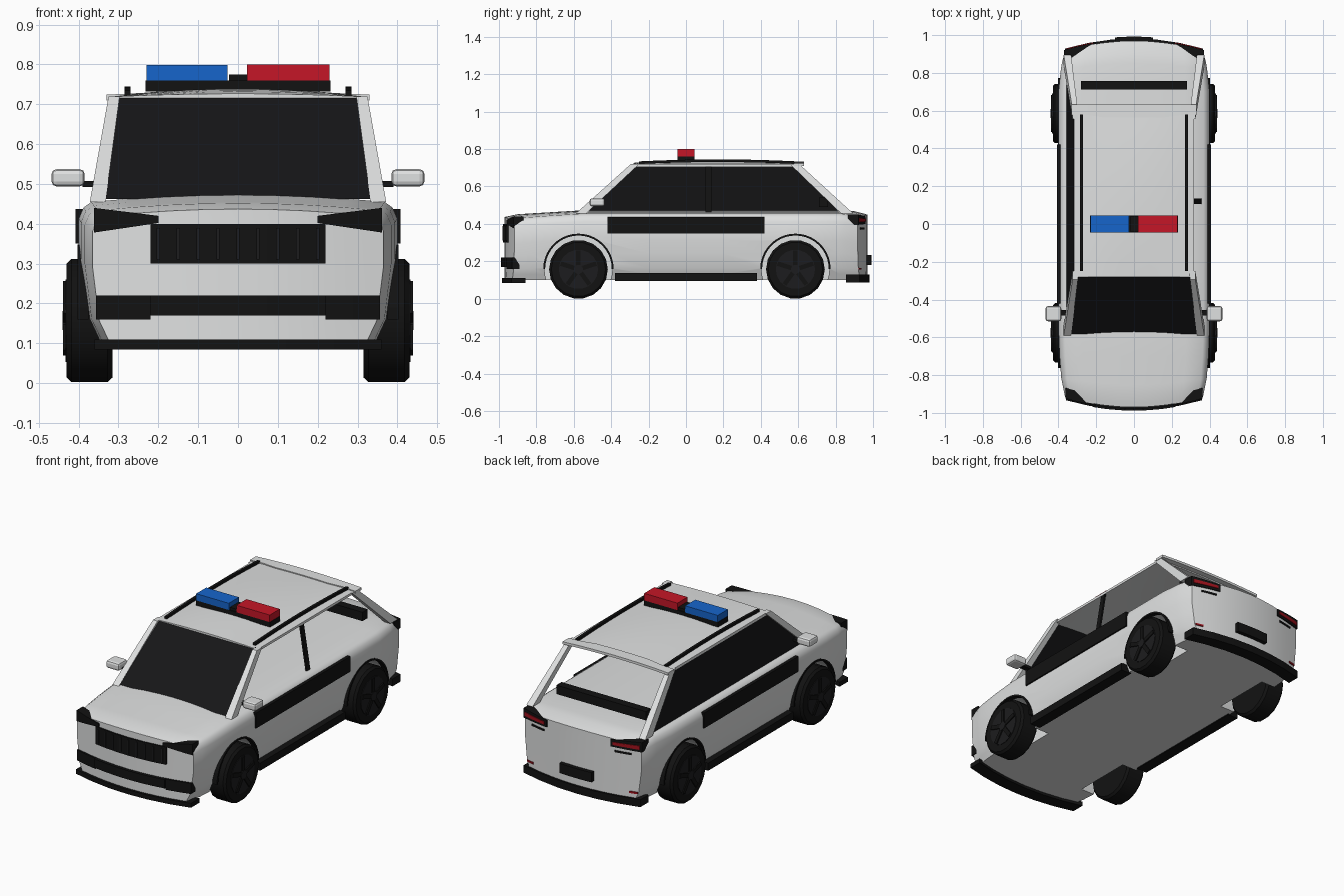
import bpy, bmesh, math
from mathutils import Vector

if "Cube" in bpy.data.objects:
    bpy.data.objects.remove(bpy.data.objects["Cube"])


def material(name, rgb):
    m = bpy.data.materials.new(name)
    m.diffuse_color = (*rgb, 1)
    m.use_nodes = True
    m.node_tree.nodes["Principled BSDF"].inputs["Base Color"].default_value = m.diffuse_color
    return m


WHITE = material("white_paint", (0.74, 0.75, 0.75))
BLACK = material("black_trim", (0.006, 0.006, 0.006))
GLASS = material("dark_glass", (0.008, 0.008, 0.009))
RIM = material("dark_rim", (0.012, 0.012, 0.013))
RED = material("red_light", (0.56, 0.008, 0.02))
BLUE = material("blue_light", (0.008, 0.13, 0.6))
TAIL = material("tail_red", (0.35, 0.006, 0.012))


def finish(name, bm, mat, smooth=None):
    bmesh.ops.remove_doubles(bm, verts=bm.verts, dist=1e-5)
    bmesh.ops.recalc_face_normals(bm, faces=bm.faces)
    me = bpy.data.meshes.new(name)
    bm.to_mesh(me)
    bm.free()
    me.materials.append(mat)
    ob = bpy.data.objects.new(name, me)
    bpy.context.collection.objects.link(ob)
    if smooth:
        bpy.ops.object.select_all(action='DESELECT')
        ob.select_set(True)
        bpy.context.view_layer.objects.active = ob
        bpy.ops.object.shade_smooth_by_angle(angle=math.radians(smooth))
    return ob


def grid_box(name, us, vs, ws, f, mat, smooth=None):
    """Box surface divided at the given u, v, w values, each point mapped by f."""
    bm = bmesh.new()

    def side(a, b, make):
        for i in range(len(a) - 1):
            for j in range(len(b) - 1):
                quad = [(a[i], b[j]), (a[i + 1], b[j]), (a[i + 1], b[j + 1]), (a[i], b[j + 1])]
                bm.faces.new([bm.verts.new(f(*make(p, q))) for p, q in quad])
    for k in (0, -1):
        side(us, vs, lambda p, q: (p, q, ws[k]))
        side(us, ws, lambda p, q: (p, vs[k], q))
        side(vs, ws, lambda p, q: (us[k], p, q))
    return finish(name, bm, mat, smooth)


def box(name, x, y, z, mat, bevel=0):
    ob = grid_box(name, x, y, z, lambda a, b, c: (a, b, c), mat)
    if bevel:
        m = ob.modifiers.new("bevel", 'BEVEL')
        m.width, m.segments = bevel, 2
    return ob


def hull(name, pts, mat):
    bm = bmesh.new()
    bmesh.ops.convex_hull(bm, input=[bm.verts.new(p) for p in pts])
    return finish(name, bm, mat)


def interp(t, table):
    for (a, p), (b, q) in zip(table, table[1:]):
        if t <= b:
            return p + (q - p) * max(0, (t - a) / (b - a))
    return table[-1][1]


def steps(a, b, n):
    return [a + (b - a) * i / n for i in range(n + 1)]


def cylinder(name, x0, x1, y, z, r, n, mat, smooth=None, chamfer=0.0):
    """Cylinder along x with optional chamfered rims."""
    bm = bmesh.new()
    rings = [(x0, r - chamfer), (x0 + chamfer, r), (x1 - chamfer, r), (x1, r - chamfer)]
    loops = [[bm.verts.new((x, y + q * math.cos(2 * math.pi * i / n), z + q * math.sin(2 * math.pi * i / n)))
              for i in range(n)] for x, q in (rings if chamfer else rings[::3])]
    for a, b in zip(loops, loops[1:]):
        for i in range(n):
            bm.faces.new((a[i], a[(i + 1) % n], b[(i + 1) % n], b[i]))
    bm.faces.new(loops[0])
    bm.faces.new(loops[-1])
    return finish(name, bm, mat, smooth)


# Lower body: rounded nose and tail, gently bulging sides, closed at the belt line
WIDTH = [(-0.97, 0.365), (-0.85, 0.385), (-0.6, 0.40), (0.7, 0.40), (0.88, 0.385), (0.97, 0.365)]
TOP = [(-0.97, 0.437), (-0.9, 0.452), (-0.55, 0.473), (0.88, 0.473), (0.97, 0.45)]
FLARE = [(0, 0.88), (0.18, 0.955), (0.6, 1.0), (0.88, 1.0), (0.96, 0.97), (1, 0.92)]


def body_point(u, v, w):
    x = u * interp(v, WIDTH) * interp(w, FLARE)
    z = 0.1 + w * (interp(v, TOP) - 0.018 * u * u - 0.1)
    k = max(0, (abs(v) - 0.7) / 0.27)
    return x, v - math.copysign(0.4 * x * x * k, v), z


body = grid_box("body", steps(-1, 1, 8),
                [-0.97, -0.95, -0.9, -0.85, -0.7, -0.55, -0.2, 0.2, 0.55, 0.7, 0.85, 0.9, 0.95, 0.97],
                [0, 0.09, 0.18, 0.4, 0.6, 0.88, 0.96, 1], body_point, WHITE)

# Wheel wells cut from the body
AXLES = (("front", -0.575), ("rear", 0.585))
for s in (-1, 1):
    for end, y in AXLES:
        cutter = cylinder("well_cutter", s * 0.26, s * 0.5, y, 0.16, 0.182, 32, WHITE)
        cutter.hide_render = True
        mod = body.modifiers.new("well", 'BOOLEAN')
        mod.operation, mod.solver, mod.object = 'DIFFERENCE', 'EXACT', cutter
        bpy.context.view_layer.objects.active = body
        bpy.ops.object.modifier_apply(modifier=mod.name)
        bpy.data.objects.remove(cutter)
bpy.ops.object.select_all(action='DESELECT')
body.select_set(True)
bpy.context.view_layer.objects.active = body
bpy.ops.object.shade_smooth_by_angle(angle=math.radians(35))


# Plates that follow the curve of the nose (s = -1) or tail (s = 1)
def end_plate(name, s, x0, x1, z0, z1, mat, out=0.008, z2=None, z3=None, depth=0.03):
    def f(x, d, t):
        k = (x - x0) / (x1 - x0)
        lo = z0 + ((z2 if z2 is not None else z0) - z0) * k
        hi = z1 + ((z3 if z3 is not None else z1) - z1) * k
        return x, s * (0.97 - 0.4 * x * x + d), lo + (hi - lo) * t
    return grid_box(name, steps(x0, x1, 6), [-depth, out], [0, 1], f, mat)


end_plate("grille", -1, -0.22, 0.22, 0.30, 0.40, BLACK)
end_plate("lower_intake", -1, -0.22, 0.22, 0.17, 0.22, BLACK, 0.018)
end_plate("front_lip", -1, -0.36, 0.36, 0.085, 0.11, BLACK, 0.015, depth=0.06)
end_plate("rear_bumper", 1, -0.365, 0.365, 0.088, 0.13, BLACK, 0.012, depth=0.06)
end_plate("rear_plate", 1, -0.1, 0.1, 0.18, 0.235, BLACK, 0.022)
for i in range(9):
    x = -0.2 + 0.05 * i
    end_plate("grille_bar", -1, x - 0.004, x + 0.004, 0.31, 0.39, RIM, 0.012)

for s, tag in ((-1, "left"), (1, "right")):
    end_plate(tag + "_headlight", -1, s * 0.2, s * 0.362, 0.402, 0.42, BLACK, 0.006, 0.378, 0.44, 0.05)
    end_plate(tag + "_fog_vent", -1, s * 0.22, s * 0.357, 0.16, 0.22, BLACK, 0.01)
    end_plate(tag + "_tail_housing", 1, s * 0.2, s * 0.37, 0.40, 0.44, BLACK, 0.006, 0.395, 0.45, 0.05)
    end_plate(tag + "_tail_light", 1, s * 0.215, s * 0.36, 0.412, 0.428, TAIL, 0.01, 0.41, 0.432)
    end_plate(tag + "_tail_strip", 1, s * 0.22, s * 0.31, 0.37, 0.38, BLACK, 0.004)
    end_plate(tag + "_reflector", 1, s * 0.30, s * 0.345, 0.155, 0.165, TAIL, 0.005)

    def sx(*xs):
        return [s * x for x in xs]
    # Door stripe and sill
    box(tag + "_door_stripe", sx(0.39, 0.408), [-0.42, 0.42], [0.35, 0.437], BLACK)
    box(tag + "_sill", sx(0.34, 0.405), [-0.38, 0.38], [0.095, 0.138], BLACK)
    # Mirrors
    box(tag + "_mirror", sx(0.385, 0.468), [-0.515, -0.435], [0.494, 0.537], WHITE, 0.012)
    box(tag + "_mirror_stalk", sx(0.34, 0.39), [-0.485, -0.455], [0.493, 0.508], BLACK)
    # Roof pillars
    for name, yb, yt in (("_front_pillar", (-0.59, -0.535), (-0.295, -0.25)),
                         ("_rear_pillar", (0.83, 0.895), (0.555, 0.605))):
        hull(tag + name, [(s * x, y, 0.455) for x in (0.333, 0.372) for y in yb] +
             [(s * x, y, 0.72) for x in (0.297, 0.325) for y in yt], WHITE)
    # Black rails on the roof
    grid_box(tag + "_roof_rail", sx(0.270, 0.285), steps(-0.25, 0.58, 8), [0, 0.014],
             lambda x, y, z: (x, y, 0.731 + z - 0.06 * (y - 0.17) ** 2), BLACK)
    # Wheels with rims and spokes, arch trims
    for end, y in AXLES:
        cylinder(f"{tag}_{end}_tyre", s * 0.315, s * 0.43, y, 0.157, 0.157, 18, BLACK, 30, s * 0.012) \
            if s > 0 else cylinder(f"{tag}_{end}_tyre", -0.43, -0.315, y, 0.157, 0.157, 18, BLACK, 30, 0.012)
        cylinder(f"{tag}_{end}_rim", s * 0.42, s * 0.433, y, 0.157, 0.105, 18, RIM)
        cylinder(f"{tag}_{end}_hub", s * 0.42, s * 0.441, y, 0.157, 0.025, 10, RIM)
        for k in range(5):
            a = math.pi / 2 + k * math.tau / 5
            c, n = Vector((0, math.cos(a), math.sin(a))), Vector((0, -math.sin(a), math.cos(a)))
            hull(f"{tag}_{end}_spoke", [Vector((s * x, y, 0.157)) + c * r + n * h for x in (0.425, 0.439)
                                        for r in (0.015, 0.1) for h in (-0.012, 0.012)], BLACK)
        grid_box(f"{tag}_{end}_arch_trim", sx(0.375, 0.403), steps(0, math.pi, 20), [0.178, 0.188],
                 lambda x, a, r: (x, y + r * math.cos(a), 0.16 + r * math.sin(a)), BLACK)

# Windscreen and side glass (the right side and the rear stay open)
hull("windscreen", [(s * x, y + d, z) for s in (-1, 1) for d in (0, 0.012)
                    for x, y, z in ((0.336, -0.582, 0.462), (0.302, -0.275, 0.72))], GLASS)
hull("left_side_glass", [(x - d, y, z) for d in (0, 0.006) for x, y, z in
                         ((-0.352, -0.545, 0.46), (-0.352, 0.85, 0.46),
                          (-0.308, -0.275, 0.718), (-0.308, 0.575, 0.718))], GLASS)
hull("right_middle_pillar", [(x + d, y, z) for d in (0, 0.01) for x, z in ((0.348, 0.46), (0.306, 0.718))
                             for y in (0.105, 0.135)], BLACK)

# Crowned roof and rear spoiler
grid_box("roof", steps(-1, 1, 8), steps(-0.28, 0.60, 10), [0, 1],
         lambda u, y, w: (u * 0.318, y, 0.705 + w * 0.014 + 0.022 * (1 - u * u) * (0.35 + 0.65 * max(0, 1 - ((y - 0.16) / 0.44) ** 2))
                          ), WHITE, 35)
grid_box("rear_spoiler", steps(-0.33, 0.33, 8), [0.565, 0.632], [0.710, 0.724],
         lambda x, y, z: (x, y + (0.012 if abs(x) > 0.2 and y < 0.6 else 0), z + 0.01 * (1 - (x / 0.33) ** 2)), WHITE)
box("rear_shelf_bar", [-0.28, 0.28], [0.712, 0.758], [0.49, 0.54], BLACK)

# Light bar
box("light_bar_base", [-0.232, 0.232], [-0.045, 0.045], [0.732, 0.76], BLACK)
box("light_bar_centre", [-0.022, 0.022], [-0.04, 0.04], [0.758, 0.775], BLACK)
box("blue_beacon", [-0.23, -0.026], [-0.045, 0.045], [0.76, 0.798], BLUE)
box("red_beacon", [0.022, 0.23], [-0.045, 0.045], [0.76, 0.80], RED)
